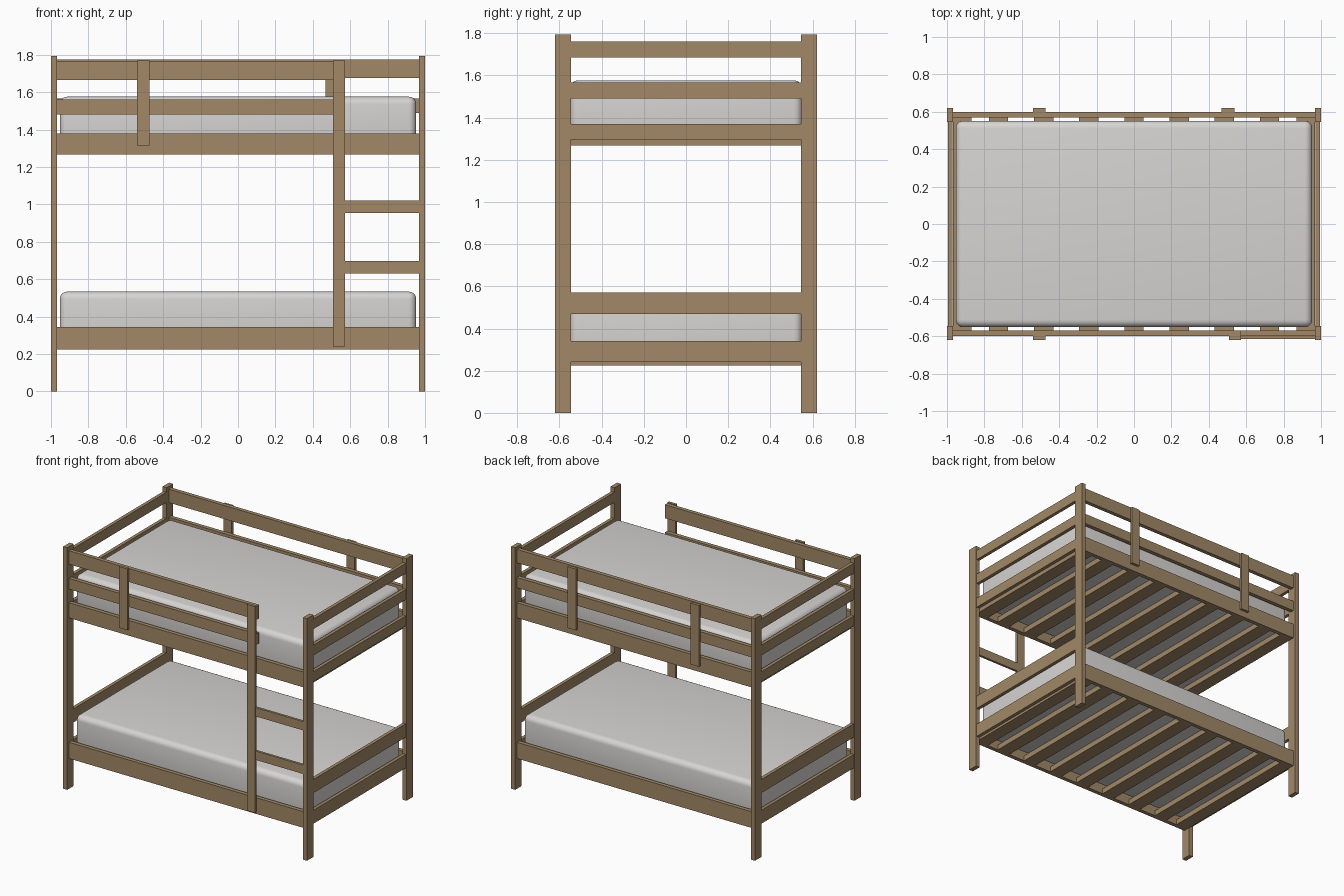
import bpy
import bmesh

if "Cube" in bpy.data.objects:
    bpy.data.objects.remove(bpy.data.objects["Cube"])


def material(name, rgb):
    m = bpy.data.materials.new(name)
    m.diffuse_color = (*rgb, 1.0)
    m.use_nodes = True
    m.node_tree.nodes["Principled BSDF"].inputs["Base Color"].default_value = m.diffuse_color
    return m


WOOD = material("oak_brown", (0.36, 0.25, 0.135))
CLOTH = material("mattress_grey", (0.68, 0.665, 0.645))


def box(name, x, y, z, mat=WOOD):
    """Box from (min, max) ranges on each axis."""
    lo = [min(r) for r in (x, y, z)]
    hi = [max(r) for r in (x, y, z)]
    bm = bmesh.new()
    bmesh.ops.create_cube(bm, size=1.0)
    for v in bm.verts:
        v.co = [(h - l) * c for l, h, c in zip(lo, hi, v.co)]
    me = bpy.data.meshes.new(name)
    bm.to_mesh(me)
    bm.free()
    me.materials.append(mat)
    ob = bpy.data.objects.new(name, me)
    ob.location = [(l + h) / 2 for l, h in zip(lo, hi)]
    bpy.context.collection.objects.link(ob)
    return ob


# Corner posts
for sx in (-1, 1):
    for sy in (-1, 1):
        box("corner_post", (sx * 0.967, sx * 1.0), (sy * 0.545, sy * 0.62), (0, 1.795))

# Head and foot end rails, bottom to top
for sx in (-1, 1):
    for z in ((0.242, 0.342), (0.47, 0.57), (1.296, 1.37), (1.49, 1.566), (1.685, 1.76)):
        box("end_rail", (sx * 0.97, sx * 0.995), (-0.546, 0.546), z)

# Long bed rails on both sides
for sy in (-1, 1):
    for z in ((0.225, 0.345), (1.267, 1.38)):
        box("side_rail", (-0.968, 0.968), (sy * 0.57, sy * 0.60), z)

# Guard rails: full length at the back, stopping at the ladder in front
for z in ((1.49, 1.567), (1.675, 1.775)):
    box("back_guard_rail", (-0.968, 0.968), (0.57, 0.60), z)
for z in ((1.48, 1.56), (1.665, 1.765)):
    box("front_guard_rail", (-0.968, 0.573), (-0.60, -0.57), z)

# Guard uprights on the outside of the rails
for x, sy in ((-0.507, -1), (-0.507, 1), (0.503, 1)):
    box("guard_upright", (x - 0.034, x + 0.034), (sy * 0.60, sy * 0.62), (1.315, 1.77))

# Ladder
box("ladder_stile", (0.507, 0.573), (-0.62, -0.60), (0.24, 1.77))
for z in ((0.632, 0.698), (0.955, 1.02)):
    box("ladder_rung", (0.572, 0.968), (-0.614, -0.596), z)

# Slats and mattress for each bunk
for base in (0.225, 1.267):
    for i in range(-3, 4):
        x = i * 0.2415
        box("bed_slat", (x - 0.052, x + 0.052), (-0.57, 0.57), (base, base + 0.04))
    for sx in (-1, 1):
        box("end_slat", (sx * 0.87, sx * 0.968), (-0.57, 0.57), (base, base + 0.04))
    ob = box("mattress", (-0.953, 0.953), (-0.552, 0.552), (base + 0.04, base + 0.309), CLOTH)
    bev = ob.modifiers.new("soft_edges", "BEVEL")
    bev.width = 0.04
    bev.segments = 5
    bpy.ops.object.select_all(action="DESELECT")
    bpy.context.view_layer.objects.active = ob
    ob.select_set(True)
    bpy.ops.object.modifier_apply(modifier=bev.name)
    bpy.ops.object.shade_smooth_by_angle()
